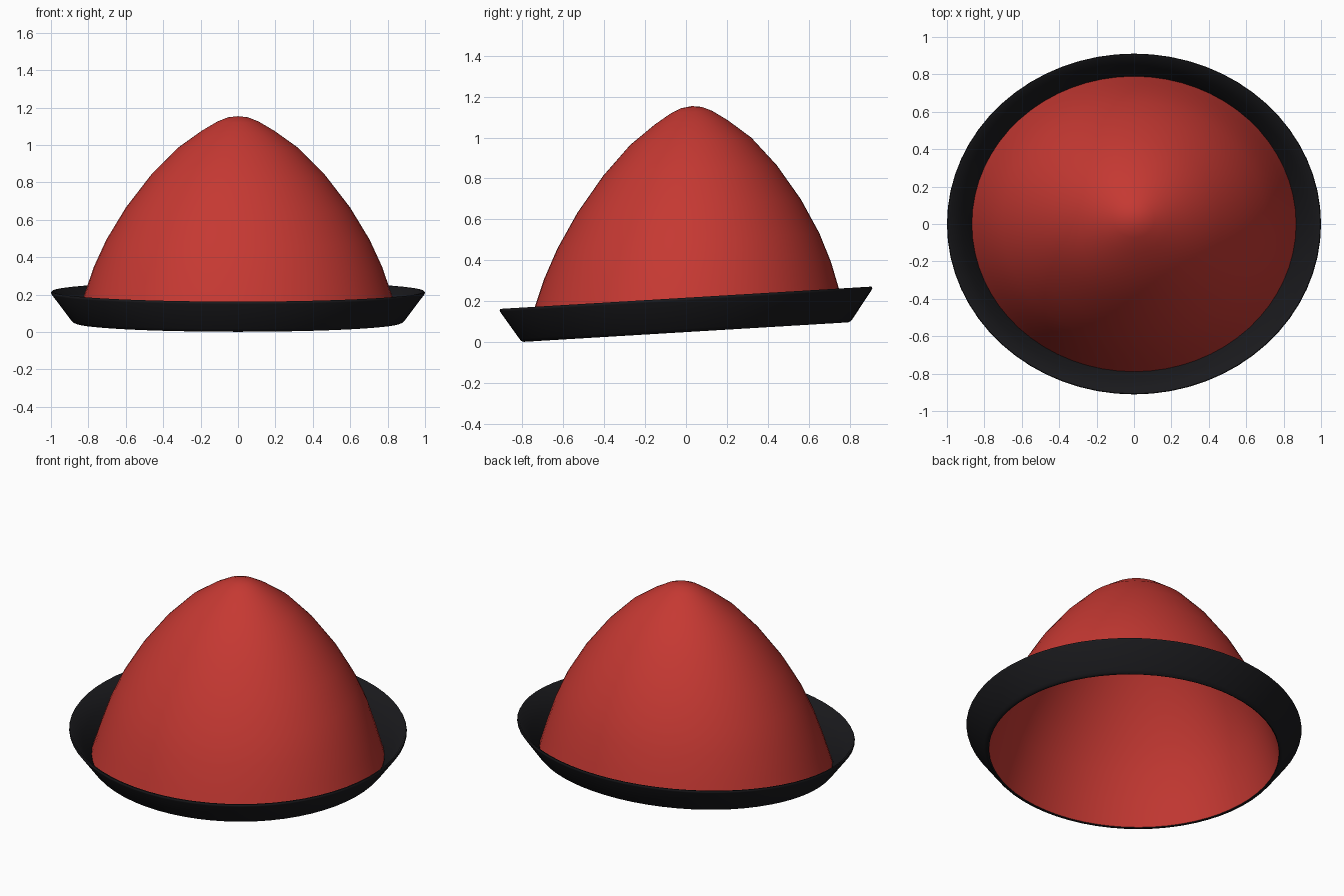
import bpy, bmesh, math

if "Cube" in bpy.data.objects:
    bpy.data.objects.remove(bpy.data.objects["Cube"])

SIDES = 64
RATIO = 0.911      # oval: depth / width
SLOPE = 0.06       # hat tips up towards the back


def material(name, rgb):
    m = bpy.data.materials.new(name)
    m.diffuse_color = (*rgb, 1)
    m.use_nodes = True
    m.node_tree.nodes["Principled BSDF"].inputs["Base Color"].default_value = m.diffuse_color
    return m


def oval_lathe(name, profile, mat, closed=False, lean=0.0):
    """Spin a (radius, height) profile round a tilted oval."""
    bm = bmesh.new()
    rings = []
    for r, z in profile:
        if r == 0:
            rings.append([bm.verts.new((0, lean * z, z))] * SIDES)
            continue
        ring = []
        for i in range(SIDES):
            a = 2 * math.pi * i / SIDES
            y = RATIO * r * math.sin(a)
            ring.append(bm.verts.new((r * math.cos(a), y + lean * (z - 0.05), z + SLOPE * y)))
        rings.append(ring)
    pairs = list(zip(rings, rings[1:]))
    if closed:
        pairs.append((rings[-1], rings[0]))
    for lo, hi in pairs:
        for i in range(SIDES):
            j = (i + 1) % SIDES
            vs = [lo[i], lo[j], hi[j], hi[i]]
            bm.faces.new(list(dict.fromkeys(vs)))
    bmesh.ops.recalc_face_normals(bm, faces=bm.faces)
    me = bpy.data.meshes.new(name)
    bm.to_mesh(me)
    bm.free()
    ob = bpy.data.objects.new(name, me)
    bpy.context.collection.objects.link(ob)
    me.materials.append(mat)
    bpy.context.view_layer.objects.active = ob
    ob.select_set(True)
    bpy.ops.object.shade_smooth_by_angle(angle=math.radians(50))
    ob.select_set(False)
    return ob


red = material("red felt", (0.56, 0.04, 0.032))
black = material("black felt", (0.01, 0.01, 0.012))

# Crown: open pointed dome
crown = [(0.868, 0.052), (0.85, 0.11), (0.822, 0.2), (0.77, 0.35), (0.703, 0.495),
         (0.60, 0.665), (0.465, 0.84), (0.325, 0.982), (0.195, 1.075),
         (0.11, 1.125), (0.055, 1.147), (0, 1.154)]
oval_lathe("crown", crown, red, lean=0.025)

# Brim: thin upturned band with rounded edges
brim = [(0.865, 0.052), (0.872, 0.049), (0.885, 0.055), (0.895, 0.066),
        (0.998, 0.203), (1.0, 0.21), (0.996, 0.217), (0.985, 0.215),
        (0.92, 0.13), (0.872, 0.07)]
oval_lathe("brim", brim, black, closed=True)
